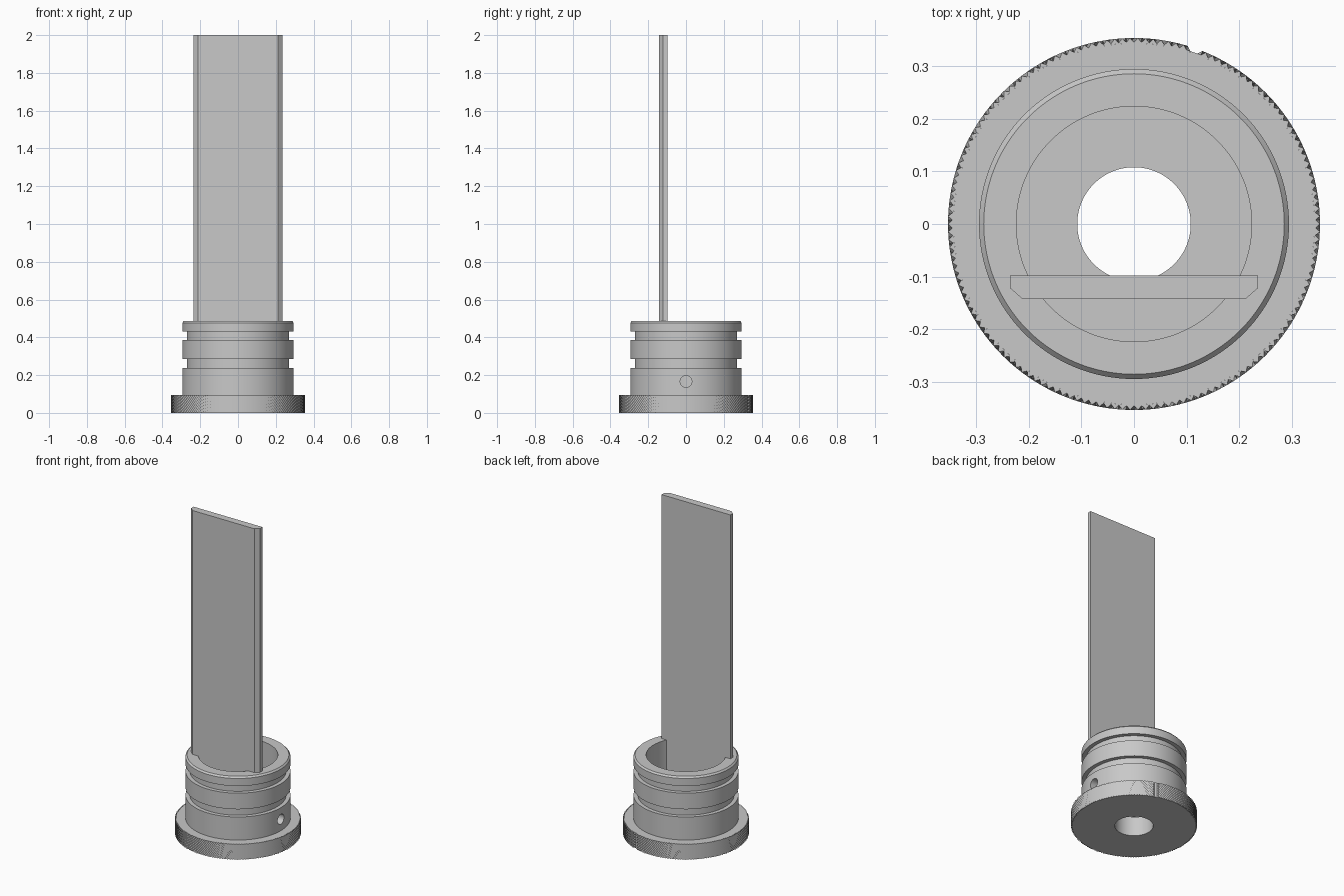
import bpy
import bmesh
from math import cos, sin, pi, radians

if "Cube" in bpy.data.objects:
    bpy.data.objects.remove(bpy.data.objects["Cube"])

# One plain metal grey
grey = bpy.data.materials.new("metal_grey")
grey.use_nodes = True
colour = (0.58, 0.58, 0.58, 1)
grey.diffuse_color = colour
grey.node_tree.nodes["Principled BSDF"].inputs["Base Color"].default_value = colour


def add_object(name, bm):
    bmesh.ops.recalc_face_normals(bm, faces=bm.faces)
    mesh = bpy.data.meshes.new(name)
    bm.to_mesh(mesh)
    bm.free()
    mesh.materials.append(grey)
    obj = bpy.data.objects.new(name, mesh)
    bpy.context.collection.objects.link(obj)
    return obj


def activate(obj):
    bpy.ops.object.select_all(action="DESELECT")
    obj.select_set(True)
    bpy.context.view_layer.objects.active = obj


def lathe(name, profile, count, radius_rule=None):
    """Spin a closed (radius, z) profile around z."""
    bm = bmesh.new()
    rings = []
    for i in range(count):
        a = 2 * pi * i / count
        ring = []
        for j, (r, z) in enumerate(profile):
            if radius_rule:
                r = radius_rule(i, j, r)
            ring.append(bm.verts.new((r * cos(a), r * sin(a), z)))
        rings.append(ring)
    n = len(profile)
    for i in range(count):
        a, b = rings[i], rings[(i + 1) % count]
        for j in range(n):
            k = (j + 1) % n
            bm.faces.new((a[j], b[j], b[k], a[k]))
    return add_object(name, bm)


# Sleeve: flange, two ring grooves, chamfered rim, stepped bore
FLANGE, RIM, FLOOR = 0.095, 0.487, 0.12
OUTER, GROOVE, BORE, HOLE = 0.295, 0.271, 0.224, 0.108
body_profile = [(HOLE, 0), (0.344, 0), (0.344, FLANGE), (OUTER, FLANGE)]
for low, high in ((0.238, 0.286), (0.386, 0.43)):
    body_profile += [(OUTER, low), (GROOVE, low), (GROOVE, high), (OUTER, high)]
body_profile += [(OUTER, RIM - 0.01), (OUTER - 0.009, RIM),
                 (BORE, RIM), (BORE, FLOOR), (HOLE, FLOOR)]
body = lathe("sleeve_body", body_profile, 128)

# Radial screw hole through the +x wall
bpy.ops.mesh.primitive_cylinder_add(vertices=32, radius=0.031, depth=0.2,
                                    location=(0.28, 0, 0.166),
                                    rotation=(0, pi / 2, 0))
cutter = bpy.context.object
cutter.name = "screw_hole_cutter"
cutter.hide_render = True
cut = body.modifiers.new("screw_hole", "BOOLEAN")
cut.operation = "DIFFERENCE"
cut.solver = "EXACT"
cut.object = cutter
activate(body)
bpy.ops.object.modifier_apply(modifier=cut.name)
bpy.data.objects.remove(cutter)
activate(body)
bpy.ops.object.shade_smooth_by_angle(angle=radians(30))

# Diamond knurl around the flange, with one narrow gap
COLUMNS, ROWS = 300, 12
PEAK, VALLEY = 0.354, 0.346
gap = round(COLUMNS * 71 / 360)


def knurl_radius(i, j, r):
    if j > ROWS:
        return r
    if abs(i - gap) <= 1:
        return VALLEY
    return PEAK if (i + j) % 2 == 0 else VALLEY


knurl_profile = [(PEAK, FLANGE * j / ROWS) for j in range(ROWS + 1)]
knurl_profile += [(0.344, FLANGE), (0.344, 0)]
lathe("knurled_ring", knurl_profile, COLUMNS, knurl_radius)

# Tall flat blade, front corners bevelled, standing on the bore floor
half = [(0.212, -0.143), (0.236, -0.122), (0.236, -0.098)]
outline = half + [(-x, y) for x, y in reversed(half)]
bm = bmesh.new()
base = bm.faces.new([bm.verts.new((x, y, FLOOR)) for x, y in outline])
top = bmesh.ops.extrude_face_region(bm, geom=[base])["geom"]
bmesh.ops.translate(bm, vec=(0, 0, 2 - FLOOR),
                    verts=[v for v in top if isinstance(v, bmesh.types.BMVert)])
# Close the lower end if the extrusion consumed it
bmesh.ops.holes_fill(bm, edges=bm.edges[:], sides=0)
add_object("blade", bm)
